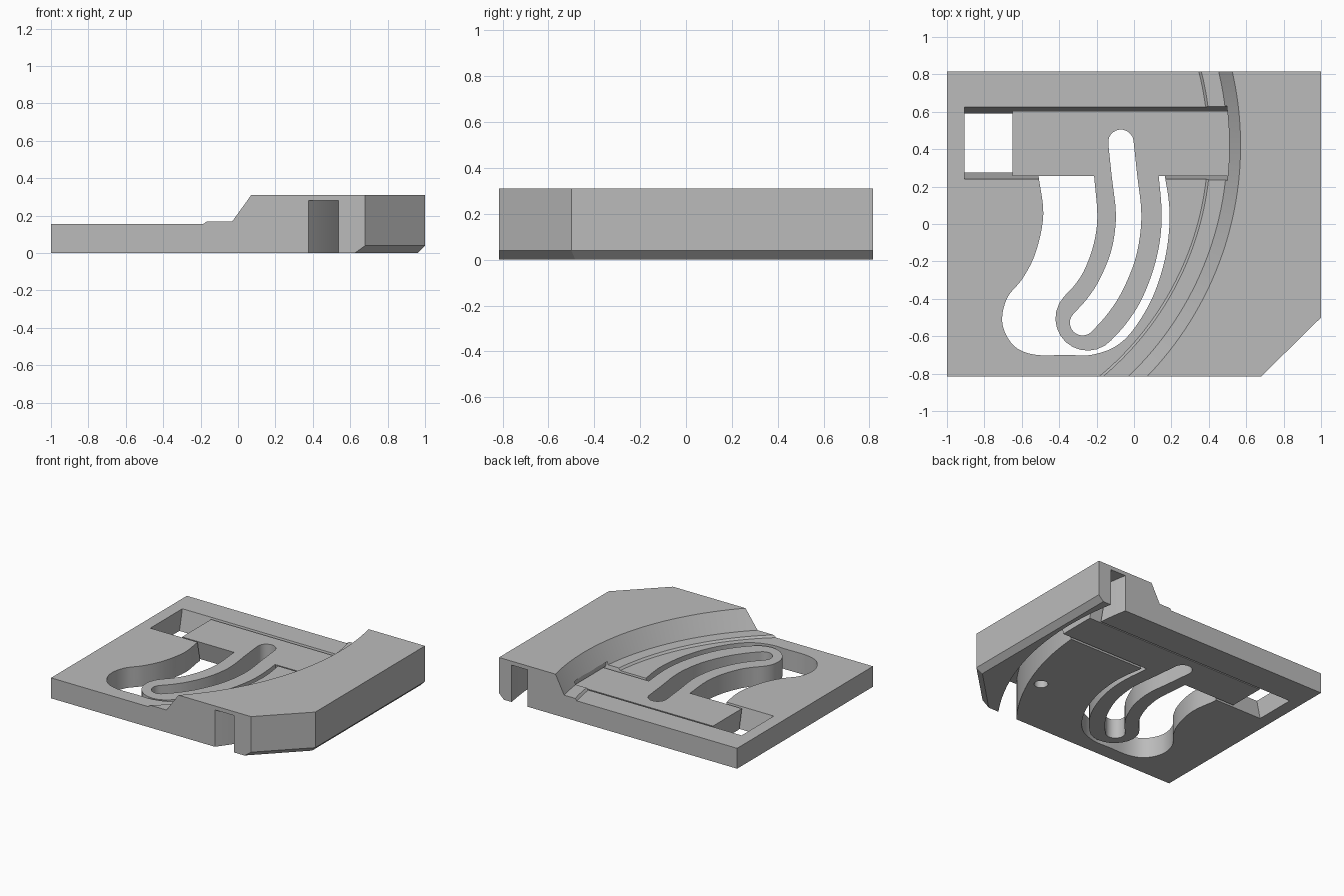
import bpy, bmesh
from math import sin, cos, radians, pi
from mathutils import Vector

if "Cube" in bpy.data.objects:
    bpy.data.objects.remove(bpy.data.objects["Cube"])

grey = bpy.data.materials.new("plain grey")
grey.use_nodes = True
grey.diffuse_color = (0.5, 0.5, 0.5, 1)
grey.node_tree.nodes["Principled BSDF"].inputs["Base Color"].default_value = (0.5, 0.5, 0.5, 1)

ARC_X, ARC_Y = -1.206, 0.42      # shared centre of the curved ridge and groove


def loft(name, rings):
    """Closed solid through matching rings of points."""
    bm = bmesh.new()
    loops = [[bm.verts.new(p) for p in ring] for ring in rings]
    n = len(loops[0])
    for a, b in zip(loops, loops[1:]):
        for i in range(n):
            j = (i + 1) % n
            bm.faces.new((a[i], a[j], b[j], b[i]))
    bm.faces.new(loops[0])
    bm.faces.new(loops[-1])
    bmesh.ops.recalc_face_normals(bm, faces=bm.faces)
    mesh = bpy.data.meshes.new(name)
    bm.to_mesh(mesh)
    bm.free()
    mesh.materials.append(grey)
    obj = bpy.data.objects.new(name, mesh)
    bpy.context.collection.objects.link(obj)
    return obj


def prism(name, outline, z0, z1):
    return loft(name, [[(x, y, z) for x, y in outline] for z in (z0, z1)])


def sweep(name, profile, steps=110):
    """Sweep an (r, z) profile about the shared arc centre."""
    rings = []
    for i in range(steps + 1):
        a = radians(-88 + 176 * i / steps)
        rings.append([(ARC_X + r * cos(a), ARC_Y + r * sin(a), z) for r, z in profile])
    return loft(name, rings)


def dovetail(name, x0, x1, low, high):
    """Bar along x; low and high are (z, y_front, y_back)."""
    return loft(name, [[(x0, a, z), (x1, a, z), (x1, b, z), (x0, b, z)]
                       for z, a, b in (low, high)])


def spline(points, steps=6):
    """Smooth open curve through the points."""
    p = [Vector(q) for q in points]
    p = [2 * p[0] - p[1]] + p + [2 * p[-1] - p[-2]]
    out = []
    for a, b, c, d in zip(p, p[1:], p[2:], p[3:]):
        for i in range(steps):
            t = i / steps
            out.append(0.5 * (2 * b + (c - a) * t + (2 * a - 5 * b + 4 * c - d) * t * t
                              + (3 * b - a - 3 * c + d) * t ** 3))
    return out + [p[-2]]


def ribbon(points, half):
    """Outline of a curved band with round ends."""
    path = spline(points)
    tangents = [(path[min(i + 1, len(path) - 1)] - path[max(i - 1, 0)]).normalized()
                for i in range(len(path))]
    left = [p + half * Vector((-t.y, t.x)) for p, t in zip(path, tangents)]
    right = [p - half * Vector((-t.y, t.x)) for p, t in zip(path, tangents)]

    def cap(centre, t):
        side = Vector((-t.y, t.x))
        return [centre + half * (side * cos(pi * k / 12) + t * sin(pi * k / 12))
                for k in range(1, 12)]
    return left + cap(path[-1], tangents[-1]) + right[::-1] + cap(path[0], -tangents[0])


def boolean(obj, tool, operation="DIFFERENCE"):
    mod = obj.modifiers.new("cut", "BOOLEAN")
    mod.operation, mod.solver, mod.object = operation, "EXACT", tool
    bpy.context.view_layer.objects.active = obj
    bpy.ops.object.modifier_apply(modifier=mod.name)
    bpy.data.objects.remove(tool)


# Base block: clipped front corner, bevelled lower outer edge
outer = [(-1, -.815), (.68, -.815), (1, -.5), (1, .815), (-1, .815)]
inner = [(-1, -.815), (.624, -.815), (.96, -.483), (.96, .815), (-1, .815)]
base = loft("base_plate", [[(x, y, z) for x, y in ring]
                           for ring, z in ((inner, 0), (outer, .04), (outer, .31))])

# Lower the deck, leaving the small step and the sloped curved ridge
boolean(base, sweep("deck_cutter", [(.1, .155), (1.602, .155), (1.615, .17), (1.705, .17),
                                    (1.776, .31), (1.822, .4), (.1, .4)]))
# Curved groove under the ridge
boolean(base, sweep("groove_cutter", [(2.007, -.1), (2.136, -.1), (2.136, .28), (2.007, .28)]))
# Slider channel and its tunnel through to the groove
boolean(base, dovetail("channel_cutter", -.905, .507, (-.05, .286, .579), (.19, .232, .633)))
boolean(base, dovetail("tunnel_cutter", .45, .86, (-.05, .286, .579), (.155, .24, .625)))

# Swing opening for the arm
opening = spline([(-.51, .255), (-.485, .05), (-.525, -.15), (-.595, -.29), (-.675, -.39),
                  (-.705, -.5), (-.685, -.59), (-.625, -.665), (-.52, -.7), (-.36, -.7),
                  (-.23, -.7), (-.1, -.655), (0, -.56), (.1, -.39), (.165, -.19),
                  (.19, 0), (.185, .13), (.165, .255)])
boolean(base, prism("opening_cutter", opening + [(.16, .4), (-.51, .4)], -.1, .3))

# Blind pin hole underneath
hole = [(.556 + .048 * cos(pi * k / 12), -.335 + .048 * sin(pi * k / 12)) for k in range(24)]
boolean(base, prism("pin_hole_cutter", hole, -.1, .2))

# Slider bar with the curved, slotted arm
slider = dovetail("slider_arm", -.65, .88, (.004, .29, .575), (.15, .257, .605))
arm = ribbon([(-.05, .38), (-.04, .25), (-.025, .08), (-.03, -.05), (-.06, -.19),
              (-.115, -.33), (-.18, -.43), (-.248, -.505)], .172)
boolean(slider, prism("arm_blank", arm, .004, .15), "UNION")
slot = ribbon([(-.07, .437), (-.05, .25), (-.03, .08), (-.035, -.05), (-.065, -.19),
               (-.13, -.34), (-.2, -.445), (-.275, -.528)], .068)
boolean(slider, prism("slot_cutter", slot, -.1, .3))

# Smooth curved walls, keep edges crisp
for obj in (base, slider):
    bpy.ops.object.select_all(action="DESELECT")
    obj.select_set(True)
    bpy.context.view_layer.objects.active = obj
    bpy.ops.object.shade_smooth_by_angle(angle=radians(25))
